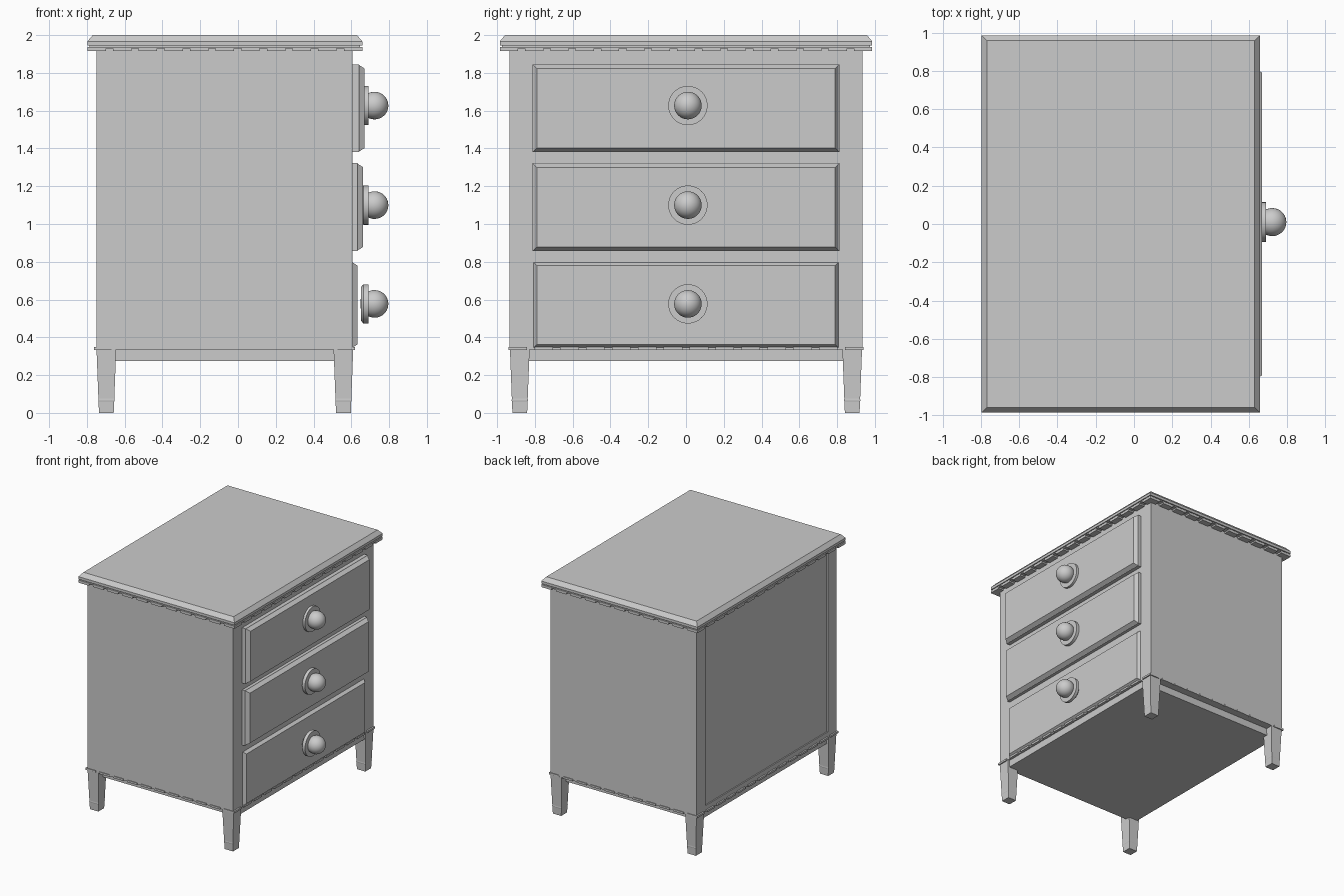
import bpy, bmesh, math
from mathutils import Matrix, Vector

if "Cube" in bpy.data.objects:
    bpy.data.objects.remove(bpy.data.objects["Cube"])


def finish(name, bm):
    bmesh.ops.recalc_face_normals(bm, faces=bm.faces)
    me = bpy.data.meshes.new(name)
    bm.to_mesh(me)
    bm.free()
    ob = bpy.data.objects.new(name, me)
    bpy.context.collection.objects.link(ob)
    return ob


def add_box(bm, lo, hi):
    lo, hi = Vector(lo), Vector(hi)
    m = Matrix.Translation((lo + hi) / 2) @ Matrix.Diagonal((*(hi - lo), 1))
    return bmesh.ops.create_cube(bm, size=1, matrix=m)['verts']


def box(name, lo, hi):
    bm = bmesh.new()
    add_box(bm, lo, hi)
    return finish(name, bm)


def loft(name, rings):
    """Stack of four-cornered rings, capped at both ends."""
    bm = bmesh.new()
    loops = [[bm.verts.new(p) for p in r] for r in rings]
    for a, b in zip(loops, loops[1:]):
        for i in range(4):
            j = (i + 1) % 4
            bm.faces.new((a[i], a[j], b[j], b[i]))
    bm.faces.new(loops[0])
    bm.faces.new(loops[-1])
    return finish(name, bm)


def rect_z(x0, x1, y0, y1, z, d=0):
    return [(x0 + d, y0 + d, z), (x1 - d, y0 + d, z), (x1 - d, y1 - d, z), (x0 + d, y1 - d, z)]


def rect_x(y0, y1, z0, z1, x, d=0):
    return [(x, y0 + d, z0 + d), (x, y1 - d, z0 + d), (x, y1 - d, z1 - d), (x, y0 + d, z1 - d)]


BX0, BX1, BY = -0.75, 0.607, 0.934       # carcass
TX0, TX1, TY = -0.797, 0.658, 0.986      # top

# carcass: back frame with a shallow sunk panel
loft("carcass", [rect_x(-0.815, 0.815, 0.385, 1.915, BX0 + 0.01),
                 rect_x(-0.815, 0.815, 0.385, 1.915, BX0),
                 rect_x(-BY, BY, 0.335, 1.935, BX0),
                 rect_x(-BY, BY, 0.335, 1.935, BX1)])

# bevelled top and the thin moulding under it
loft("top_slab", [rect_z(TX0, TX1, -TY, TY, 1.945), rect_z(TX0, TX1, -TY, TY, 1.967),
                  rect_z(TX0, TX1, -TY, TY, 2.0, 0.028)])
loft("top_neck", [rect_z(TX0, TX1, -TY, TY, 1.936, 0.012), rect_z(TX0, TX1, -TY, TY, 1.947, 0.012)])
box("top_moulding", (TX0, -TY, 1.929), (TX1, TY, 1.938))


# rows of small teeth around the carcass
def teeth(name, x0, x1, y, z0, z1, pitch=0.13, fill=0.72):
    bm = bmesh.new()
    nx, ny = round((x1 - x0) / pitch), round(2 * y / pitch)
    px, py = (x1 - x0) / (nx - 1 + fill), 2 * y / (ny - 1 + fill)
    for i in range(nx):
        a = x0 + i * px
        for s in (-1, 1):
            ys = sorted((s * y, s * (BY - 0.01)))
            add_box(bm, (a, ys[0], z0), (a + px * fill, ys[1], z1))
    for i in range(ny):
        a = -y + i * py
        add_box(bm, (x0, a, z0), (BX0 + 0.01, a + py * fill, z1))
        add_box(bm, (BX1 - 0.01, a, z0), (x1, a + py * fill, z1))
    return finish(name, bm)


teeth("top_teeth", TX0, TX1, TY, 1.916, 1.930)
teeth("base_teeth", BX0 - 0.013, BX1 + 0.013, BY + 0.006, 0.332, 0.348)

# apron under the carcass
box("apron", (-0.73, -0.87, 0.275), (0.595, 0.87, 0.34))

# tapered legs with a small foot
for xn, cx in (("back", -0.697), ("front", 0.558)):
    for yn, cy in (("left", -0.88), ("right", 0.88)):
        loft(f"{xn}_{yn}_leg", [rect_z(cx - h, cx + h, cy - h, cy + h, z)
                                for z, h in ((0, 0.039), (0.06, 0.0415), (0.065, 0.043), (0.075, 0.042), (0.336, 0.052))])


# knob: turned profile (radius, x) spun about the x axis
def knob(name, y, z):
    bm = bmesh.new()
    r, c = 0.073, 0.723
    prof = [(0, 0.649), (0.09, 0.652), (0.104, 0.664), (0.104, 0.69), (0.066, 0.69)]
    a0 = math.acos((0.69 - c) / r)
    prof += [(r * math.sin(a0 * (1 - t / 12)), c + r * math.cos(a0 * (1 - t / 12))) for t in range(1, 13)]
    vs = [bm.verts.new((x, rad, 0)) for rad, x in prof]
    es = [bm.edges.new(p) for p in zip(vs, vs[1:])]
    bmesh.ops.spin(bm, geom=vs + es, cent=(0, 0, 0), axis=(1, 0, 0), angle=2 * math.pi, steps=32)
    bmesh.ops.remove_doubles(bm, verts=bm.verts, dist=1e-4)
    ob = finish(name, bm)
    ob.location = (0, y, z)
    bpy.ops.object.select_all(action='DESELECT')
    ob.select_set(True)
    bpy.context.view_layer.objects.active = ob
    bpy.ops.object.shade_smooth_by_angle(angle=math.radians(30))


# drawers with a stepped bevel, each standing out a little less than the one above
for n, z0, z1, x, kz in (("top", 1.38, 1.845, 0.67, 1.627), ("middle", 0.857, 1.322, 0.663, 1.10),
                         ("bottom", 0.34, 0.802, 0.632, 0.577)):
    loft(n + "_drawer", [rect_x(-0.812, 0.812, z0, z1, 0.56),
                         rect_x(-0.812, 0.812, z0, z1, x - 0.03),
                         rect_x(-0.812, 0.812, z0, z1, x - 0.028, 0.004),
                         rect_x(-0.812, 0.812, z0, z1, x, 0.022)])
    knob(n + "_knob", 0.01, kz)
